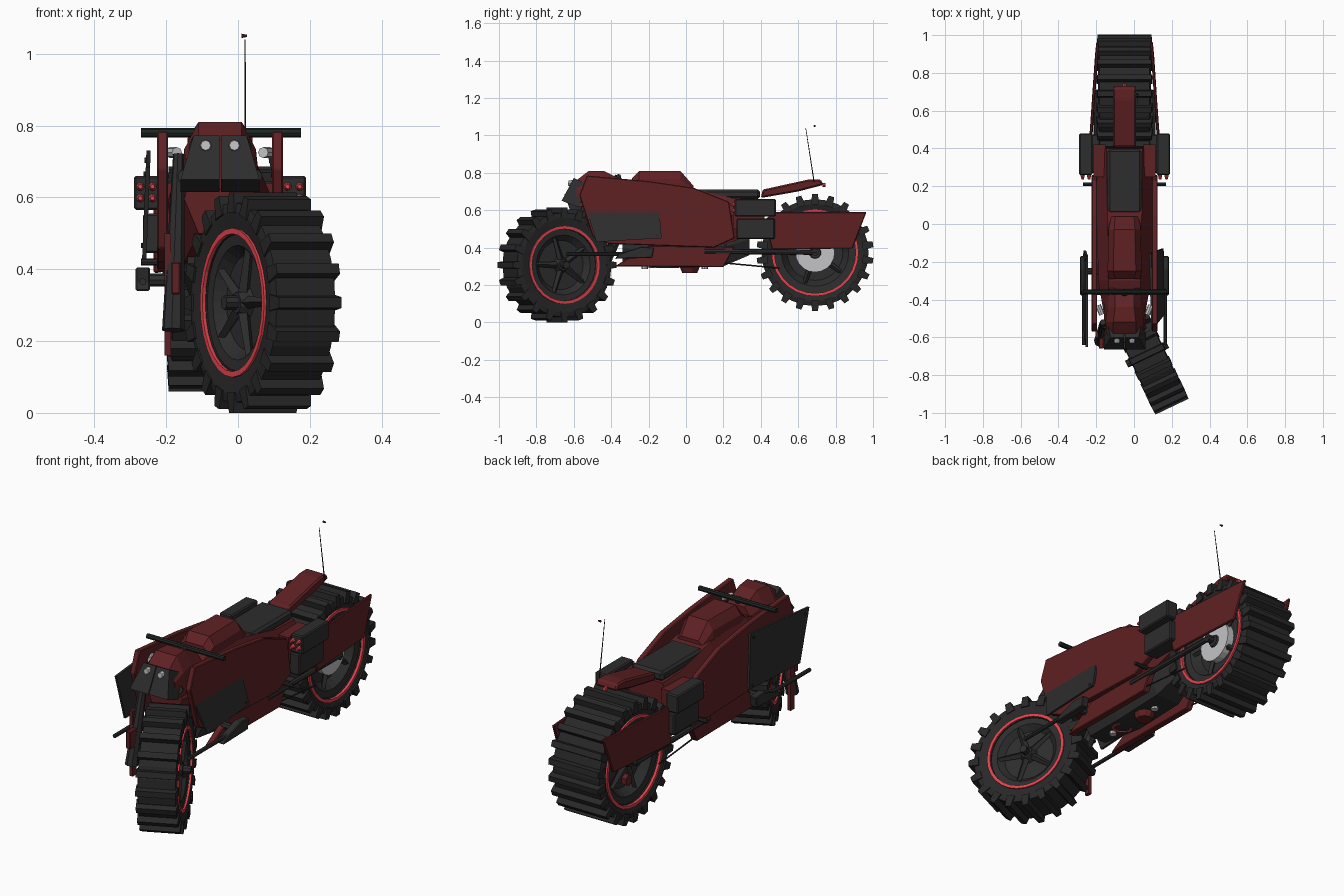
import bpy, bmesh, math
from mathutils import Matrix, Vector

if "Cube" in bpy.data.objects:
    bpy.data.objects.remove(bpy.data.objects["Cube"])

CX = -0.05  # centre line of the bike


def mat(name, c):
    m = bpy.data.materials.new(name)
    m.diffuse_color = (*c, 1)
    m.use_nodes = True
    m.node_tree.nodes["Principled BSDF"].inputs["Base Color"].default_value = m.diffuse_color
    return m


RED = mat("dark red paint", (0.115, 0.015, 0.017))
DARK = mat("charcoal", (0.026, 0.026, 0.027))
BLACK = mat("tyre black", (0.021, 0.021, 0.021))
GLOW = mat("bright red", (0.75, 0.06, 0.075))
STEEL = mat("light steel", (0.55, 0.55, 0.57))
GREEN = mat("green black", (0.013, 0.02, 0.018))


def finish(bm, name, m, mtx=None):
    if mtx:
        bmesh.ops.transform(bm, matrix=mtx, verts=bm.verts)
    bmesh.ops.recalc_face_normals(bm, faces=bm.faces)
    me = bpy.data.meshes.new(name)
    bm.to_mesh(me)
    bm.free()
    ob = bpy.data.objects.new(name, me)
    ob.data.materials.append(m)
    bpy.context.collection.objects.link(ob)
    return ob


def bevel(bm, b):
    if b:
        bmesh.ops.bevel(bm, geom=bm.edges[:], offset=b, segments=1, affect='EDGES')


def box(name, m, x, y, z, b=0.0, mtx=None):
    """Box from (min, max) ranges on each axis."""
    bm = bmesh.new()
    bmesh.ops.create_cube(bm, size=1)
    for v in bm.verts:
        v.co = [(r[0] + r[1]) / 2 + c * (r[1] - r[0]) for c, r in zip(v.co, (x, y, z))]
    bevel(bm, b)
    return finish(bm, name, m, mtx)


def rod(name, m, a, b, r1, r2=None, n=8, mtx=None):
    a, b = Vector(a), Vector(b)
    d = b - a
    bm = bmesh.new()
    bmesh.ops.create_cone(bm, cap_ends=True, segments=n, radius1=r1,
                          radius2=r1 if r2 is None else r2, depth=d.length)
    t = Matrix.Translation((a + b) / 2) @ d.to_track_quat('Z', 'Y').to_matrix().to_4x4()
    bmesh.ops.transform(bm, matrix=t, verts=bm.verts)
    return finish(bm, name, m, mtx)


def plate(name, m, yz, x0, x1, b=0.0, shift=None):
    """Side profile in (y, z), extruded from x0 to x1; shift(co) moves points sideways."""
    bm = bmesh.new()
    f = bm.faces.new([bm.verts.new((x0, y, z)) for y, z in yz])
    for v in bmesh.ops.extrude_face_region(bm, geom=[f])['geom']:
        if isinstance(v, bmesh.types.BMVert):
            v.co.x = x1
    bevel(bm, b)
    if shift:
        for v in bm.verts:
            v.co.x += shift(v.co)
    return finish(bm, name, m)


def loft(name, m, sections):
    """Hexagonal sections: y, bottom z, top z, bottom, middle and top half width."""
    bm = bmesh.new()
    rings = []
    for y, zb, zt, wb, wm, wt in sections:
        zm = zb + (zt - zb) * 0.6
        pts = [(-wb, zb), (wb, zb), (wm, zm), (wt, zt), (-wt, zt), (-wm, zm)]
        rings.append([bm.verts.new((CX + x, y, z)) for x, z in pts])
    for r, q in zip(rings, rings[1:]):
        for i in range(6):
            bm.faces.new((r[i], r[i - 1], q[i - 1], q[i]))
    bm.faces.new(rings[0])
    bm.faces.new(rings[-1])
    return finish(bm, name, m)


def lathe(name, m, prof, mtx, n=28):
    """Closed profile of (x, radius) turned around the x axis."""
    bm = bmesh.new()
    rings = []
    for i in range(n):
        a = 2 * math.pi * i / n
        rings.append([bm.verts.new((x, r * math.cos(a), r * math.sin(a))) for x, r in prof])
    k = len(prof)
    for i in range(n):
        p, q = rings[i], rings[(i + 1) % n]
        for j in range(k):
            bm.faces.new((p[j], p[(j + 1) % k], q[(j + 1) % k], q[j]))
    return finish(bm, name, m, mtx)


def wheel(name, mtx, R, w, ring, count):
    tr = R - 0.027
    lathe(name + "_tyre", BLACK, [(-w * .88, ring - .01), (-w * .98, tr - .025), (-w * .93, tr), (w * .93, tr),
                                  (w * .98, tr - .025), (w * .88, ring - .01)], mtx)
    lathe(name + "_rim", DARK, [(-w * .84, ring), (-w * .8, ring * .8), (-w * .5, ring * .66), (-w * .5, .02),
                                (w * .5, .02), (w * .5, ring * .66), (w * .8, ring * .8), (w * .84, ring)], mtx)
    # wide tread bars that wrap over the shoulders
    for i in range(count):
        rot = mtx @ Matrix.Rotation(2 * math.pi * i / count, 4, 'X')
        bm = bmesh.new()
        bmesh.ops.create_cube(bm, size=1)
        for v in bm.verts:
            top = v.co.z > 0
            v.co = (v.co.x * 2 * w * (1 if top else 1.03), v.co.y * (0.03 if top else 0.046), R if top else tr - 0.03)
        finish(bm, name + "_tread", BLACK, rot)
    for s in (-1, 1):
        # glowing rim ring, spokes and hub on each side
        lathe(name + "_ring", GLOW, [(s * w * .8, ring - .008), (s * w * .98, ring - .008),
                                     (s * w * .98, ring + .008), (s * w * .8, ring + .008)], mtx)
        for i in range(5):
            rot = mtx @ Matrix.Rotation(2 * math.pi * i / 5 + .3, 4, 'X')
            rod(name + "_spoke", DARK, (s * w * .64, 0, .03), (s * w * .68, 0, ring * .95), .018, .01, 4, rot)
        rod(name + "_hub", DARK, (s * w * .4, 0, 0), (s * w * .85, 0, 0), .05, .03, 10, mtx)


# wheels, the front one steered
FRONT = Matrix.Translation((0.069, -0.69, 0.307)) @ Matrix.Rotation(math.radians(25.5), 4, 'Z')
REAR = Matrix.Translation((CX, 0.69, 0.373))
wheel("front_wheel", FRONT, 0.307, 0.097, 0.2, 20)
wheel("rear_wheel", REAR, 0.313, 0.143, 0.225, 22)
rod("brake_disc", STEEL, (0.075, 0, 0), (0.112, 0, 0), 0.105, n=20, mtx=REAR)
rod("brake_caliper", RED, (-0.1, .03, -.09), (-0.125, .03, -.09), 0.03, n=6, mtx=REAR)

# front fork: short yoke behind the wheel and the left damper
for s in (-1, 1):
    rod("fork_yoke", DARK, (CX + s * .02, -.42, .62), (CX + s * .1, -.56, .66), .02)
rod("steering_head", DARK, (CX, -.4, .45), (CX, -.5, .72), .04)
rod("front_axle", DARK, (-.12, 0, 0), (.12, 0, 0), .02, mtx=FRONT)
rod("fork_link", DARK, (0, .28, .0), (0, .36, .16), .03, mtx=FRONT)
rod("damper", DARK, (-.18, -.62, .23), (-.165, -.52, .72), .032, .016)
box("damper_light", RED, (-.186, -.16), (-.66, -.6), (.33, .42), .004)
box("fork_guard", RED, (-.205, -.187), (-.6, -.57), (.16, .5))

# central body, nose and tank
loft("main_body", RED, [(-.53, .5, .66, .06, .1, .08), (-.3, .42, .735, .1, .14, .085),
                        (0, .4, .72, .11, .145, .09), (.25, .43, .665, .11, .145, .095),
                        (.4, .5, .66, .09, .12, .095)])
loft("nose_cowl", RED, [(-.585, .62, .76, .1, .095, .06), (-.52, .62, .81, .11, .1, .06),
                        (-.44, .64, .81, .11, .09, .05), (-.34, .66, .76, .09, .08, .05)])
loft("tank", RED, [(-.29, .70, .77, .085, .085, .05), (-.25, .70, .81, .09, .09, .06),
                   (-.03, .70, .81, .09, .085, .055), (.04, .68, .73, .08, .07, .05)])
# headlight housing in two halves, and lamps
for s in (-1, 1):
    plate("headlight_housing", DARK, [(-.6, .772), (-.665, .65), (-.575, .615), (-.53, .74)],
          CX + s * .002, CX + s * .11, 0,
          lambda c: -s * max(0, c.z - .7) * .5 if abs(c.x - CX) > .05 else 0)
    rod("headlamp", STEEL, (CX + s * .04, -.59, .742), (CX + s * .04, -.63, .745), .02, .014)

# engine block, pistons and belly
loft("engine", DARK, [(-.34, .31, .45, .05, .09, .09), (-.1, .29, .46, .07, .11, .1),
                      (.2, .30, .47, .07, .11, .1), (.34, .36, .5, .05, .08, .08)])
rod("belly_cap", RED, (CX, .02, .265), (CX, .02, .3), .04, .055, 10)
lathe("engine_ring", GLOW, [(-.008, .04), (.008, .04), (.008, .05), (-.008, .05)],
      Matrix.Translation((CX, -.15, .3)) @ Matrix.Rotation(math.pi / 2, 4, 'Y'), 16)
for y in (-.22, .1):
    rod("engine_bolt", STEEL, (CX, y, .285), (CX, y, .32), .018)

# seat, tail and antenna
box("seat", DARK, (CX - .09, CX + .09), (.055, .395), (.66, .71), .012)
plate("tail", RED, [(.40, .665), (.41, .71), (.66, .765), (.72, .765), (.735, .735), (.6, .70)],
      CX - .06, CX + .06, .008)
rod("tail_lamp", GLOW, (CX, .73, .735), (CX, .745, .735), .01)
rod("antenna", BLACK, (.02, .685, .75), (.02, .64, 1.04), .003, .0015, 6)
rod("antenna_tip", RED, (.01, .688, 1.05), (.025, .688, 1.05), .006, .003, 6)

# handlebar
rod("handlebar", GREEN, (-.27, -.36, .78), (.175, -.36, .78), .013)
rod("handlebar_stem", GREEN, (CX, -.36, .78), (CX, -.42, .68), .02)

SHIELD = [(-.57, .68), (-.53, .785), (-.42, .775), (-.2, .755), (.04, .72), (.23, .645),
          (.26, .45), (.15, .40), (-.42, .42), (-.5, .46)]
ARMOUR = [(-.555, .685), (-.155, .73), (-.13, .45), (-.48, .43)]
FENDER = [(.42, .55), (.48, .59), (.965, .59), (.89, .395), (.46, .39)]
for s in (-1, 1):
    def X(a, b):
        return tuple(sorted((CX + s * a, CX + s * b)))
    # tall fairing sides and belly skirts
    plate("side_fairing", RED, SHIELD, *X(.145, .175), .004)
    plate("belly_skirt", RED, [(-.38, .3), (-.2, .41), (.26, .405), (.2, .295)], *X(.12, .155), .004)
    # armour panel: leaning on the right fairing, standing off on the left
    right = s > 0
    off = 0.2 if right else 0.205
    panel = ARMOUR if right else [(-.14 + (y + .13) * 1.2, z) for y, z in ARMOUR]
    lean = (lambda c: -.07 * (c.z - .43) / .3) if right else (lambda c: .012 * (c.z - .43) / .3)
    plate("armour_panel", DARK, panel, *X(off, off + .012), 0, lean)
    for y, z in (panel[0], panel[1], panel[2]):
        y, z = y * .88 - .04, z * .85 + .083
        x = CX + s * off + lean(Vector((0, y, z)))
        rod("rivet", BLACK, (x, y, z), (x + s * .017, y, z), .007)
    # guns
    plate("gun_body", DARK, [(-.38, .34), (-.36, .365), (-.24, .405), (-.17, .4), (-.18, .345)], *X(.195, .235), .004)
    rod("gun_barrel", DARK, (CX + s * .215, -.64, .365), (CX + s * .215, -.3, .365), .01)
    rod("gun_mount", DARK, (CX + s * .14, -.25, .37), (CX + s * .2, -.25, .37), .018)
    # missile pods with red tips
    box("missile_pod", DARK, X(.17, .24), (.26, .48), (.565, .66), .006)
    box("lower_pod", DARK, X(.13, .215), (.27, .475), (.445, .555), .006)
    box("pod_mount", RED, X(.1, .165), (.25, .42), (.5, .64))
    for dx in (.188, .222):
        for z in (.598, .63):
            rod("missile_tip", GLOW, (CX + s * dx, .265, z), (CX + s * dx, .235, z), .013, .006)
    # rear fenders closing in toward the back, swing arm, footpeg
    plate("rear_fender", RED, FENDER, *X(.17, .185), .004, lambda c: -s * .035 * max(0, c.y - .6) / .36)
    rod("swing_arm", DARK, (CX + s * .15, .1, .38), (CX + s * .15, .7, .375), .014)
    rod("drive_cable", BLACK, (CX + s * .145, .18, .32), (CX + s * .145, .5, .29), .004, n=6)
    rod("footpeg", BLACK, (CX + s * .12, .21, .42), (CX + s * .22, .21, .42), .01)
    rod("axle_nut", DARK, (CX + s * .13, .69, .375), (CX + s * .16, .69, .375), .02)
    # small side lamps beside the nose
    rod("side_lamp", STEEL, (CX + s * .12, -.48, .725), (CX + s * .14, -.43, .725), .015)
